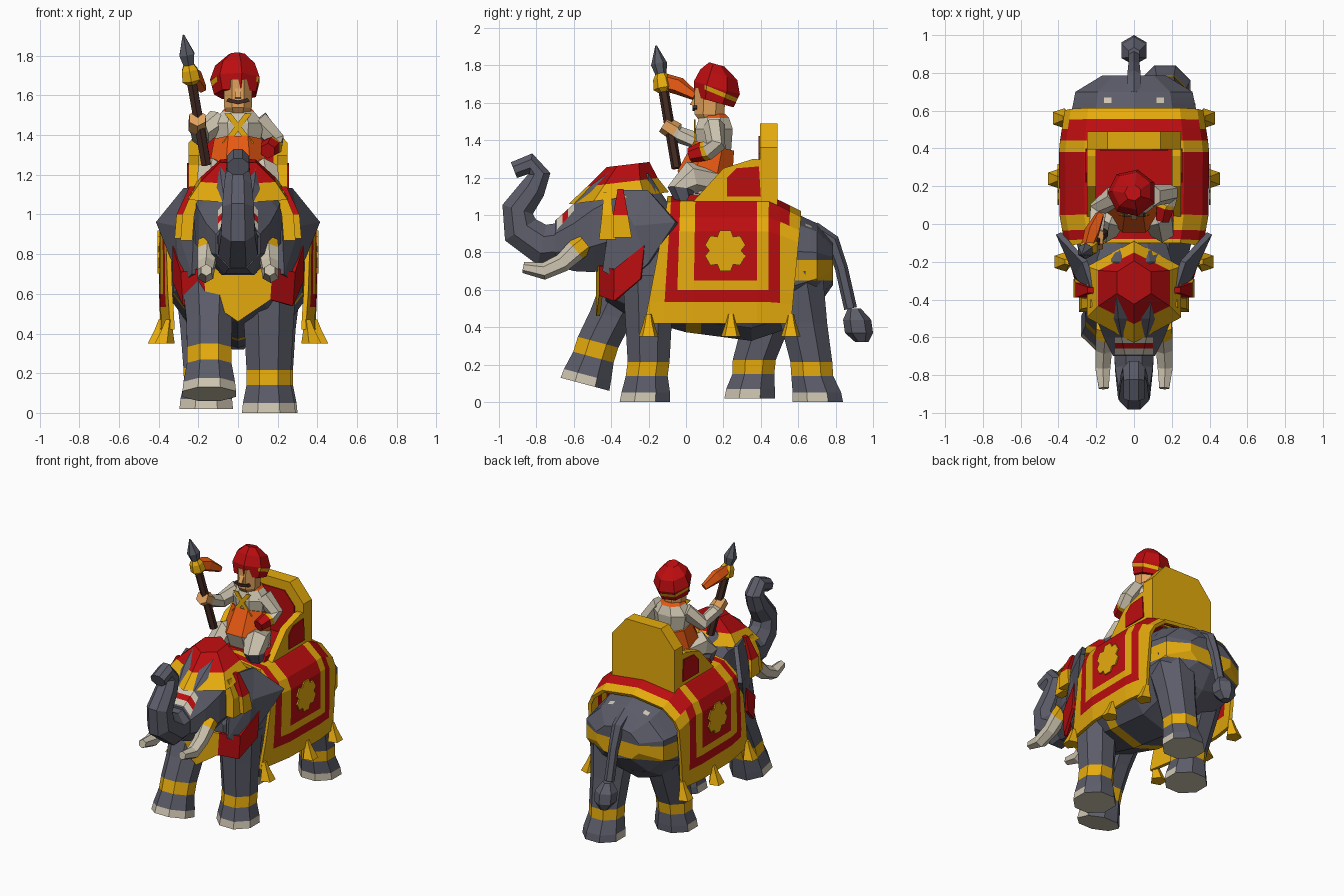
import bpy, bmesh, math
from mathutils import Vector

if "Cube" in bpy.data.objects:
    bpy.data.objects.remove(bpy.data.objects["Cube"])

# Palette
GREY, RED, YELLOW, CREAM, SKIN, ORANGE, BROWN, STEEL = range(8)
COLOURS = [("hide grey", (.105, .108, .14)), ("cloth red", (.5, .004, .005)),
           ("gold yellow", (.79, .41, .004)), ("ivory cream", (.62, .56, .44)),
           ("skin tan", (.75, .36, .11)), ("bright orange", (.8, .1, .006)),
           ("dark wood", (.055, .022, .016)), ("spear steel", (.1, .105, .13))]
MATS = []
for label, rgb in COLOURS:
    m = bpy.data.materials.new(label)
    m.use_nodes = True
    m.diffuse_color = (*rgb, 1)
    shader = m.node_tree.nodes["Principled BSDF"]
    shader.inputs["Base Color"].default_value = (*rgb, 1)
    shader.inputs["Roughness"].default_value = .9
    MATS.append(m)


def finish(name, bm, mirror=False, cuts=(), rule=None, solid=0):
    """Cut along planes, recolour faces by rule, and make the object."""
    bmesh.ops.recalc_face_normals(bm, faces=bm.faces[:])
    for co, no in cuts:
        geom = bm.verts[:] + bm.edges[:] + bm.faces[:]
        bmesh.ops.bisect_plane(bm, geom=geom, plane_co=co, plane_no=no)
    bm.normal_update()
    if rule:
        for f in bm.faces:
            f.material_index = rule(f.calc_center_median(), f.normal, f.material_index)
    used = sorted({f.material_index for f in bm.faces})
    for f in bm.faces:
        f.material_index = used.index(f.material_index)
    me = bpy.data.meshes.new(name)
    bm.to_mesh(me)
    bm.free()
    for i in used:
        me.materials.append(MATS[i])
    ob = bpy.data.objects.new(name, me)
    bpy.context.collection.objects.link(ob)
    if mirror:
        ob.modifiers.new("mirror", 'MIRROR')
    if solid:
        s = ob.modifiers.new("thickness", 'SOLIDIFY')
        s.thickness, s.offset = solid, 0


def sweep(name, secs, mats, n=8, axis=None, **kw):
    """Skin rings (x, y, z, half width, half depth) along a path."""
    bm = bmesh.new()
    pts = [Vector(s[:3]) for s in secs]
    rings = []
    for i, s in enumerate(secs):
        t = Vector(axis) if axis else pts[min(i + 1, len(pts) - 1)] - pts[max(i - 1, 0)]
        t.normalize()
        u = (Vector((1, 0, 0)) - t * t.x).normalized()
        v = t.cross(u)
        ra, rb, k = s[3], s[-1], 1 / math.cos(math.pi / n)
        angles = [(j + .5) * math.tau / n for j in range(n)]
        rings.append([bm.verts.new(pts[i] + u * ra * k * math.cos(a) + v * rb * k * math.sin(a))
                      for a in angles])
    mats = [mats] * (len(secs) - 1) if isinstance(mats, int) else mats
    for r0, r1, m in zip(rings, rings[1:], mats):
        for j in range(n):
            bm.faces.new((r0[j], r0[j - 1], r1[j - 1], r1[j])).material_index = m
    bm.faces.new(rings[0]).material_index = mats[0]
    bm.faces.new(rings[-1]).material_index = mats[-1]
    finish(name, bm, **kw)


def prism(name, outline, axis, lo, hi, mat, **kw):
    """Extrude a 2D outline along the x or y axis."""
    bm = bmesh.new()
    place = (lambda p, d: (d, *p)) if axis == 'x' else (lambda p, d: (p[0], d, p[1]))
    a, b = ([bm.verts.new(place(p, d)) for p in outline] for d in (lo, hi))
    faces = [bm.faces.new(a), bm.faces.new(b)]
    faces += [bm.faces.new((a[i - 1], a[i], b[i], b[i - 1])) for i in range(len(a))]
    for f in faces:
        f.material_index = mat
    finish(name, bm, **kw)


def grid(name, rows, colour, **kw):
    """Skin a grid of points, coloured by row and column."""
    bm = bmesh.new()
    vs = [[bm.verts.new(p) for p in row] for row in rows]
    for i in range(len(vs) - 1):
        for j in range(len(vs[0]) - 1):
            f = bm.faces.new((vs[i][j], vs[i][j + 1], vs[i + 1][j + 1], vs[i + 1][j]))
            f.material_index = colour(i, j)
    finish(name, bm, **kw)


X, Y, Z = (1, 0, 0), (0, 1, 0), (0, 0, 1)


def at(axis, *values):
    return [(Vector(axis) * v, axis) for v in values]


# Elephant body with belly strap, rump strap and pale rump spots
def body_rule(c, n, m):
    rump = c.y > .5 and .65 < c.z < .76
    belly = 0 < c.y < .08 and c.z < .6
    spot = .64 < c.y < .67 and c.z > .8 and .12 < abs(c.x) < .16
    return YELLOW if rump or belly else CREAM if spot else m


sweep("body", [(0, -.43, .72, .18, .17), (0, -.3, .75, .26, .28), (0, 0, .715, .325, .325),
               (0, .35, .69, .345, .345), (0, .55, .71, .34, .3), (0, .7, .73, .31, .215),
               (0, .785, .74, .17, .11)], GREY, n=10, axis=Y,
      cuts=at(Y, 0, .08, .5, .64, .67) + at(Z, .65, .76) + at(X, -.16, -.12, .12, .16), rule=body_rule)

# Legs: rings as (y, z, radius), with gold anklets and pale toenails
LEGS = {"front_left_leg": (.155, [(-.22, 0, .135), (-.215, .05, .13), (-.21, .14, .112),
                                  (-.2, .215, .112), (-.2, .45, .125), (-.2, .68, .14)]),
        "front_right_leg": (-.145, [(-.54, .095, .135), (-.527, .143, .13), (-.495, .24, .112),
                                    (-.47, .32, .112), (-.4, .46, .115), (-.29, .68, .14)]),
        "rear_left_leg": (.165, [(.705, 0, .135), (.7, .05, .13), (.675, .14, .112),
                                 (.67, .215, .112), (.63, .42, .125), (.57, .7, .16)]),
        "rear_right_leg": (-.16, [(.34, .02, .135), (.345, .07, .13), (.36, .15, .112),
                                  (.365, .225, .115), (.43, .42, .13), (.5, .68, .16)])}
for name, (x, rings) in LEGS.items():
    tilted = name == "front_right_leg"
    sweep(name, [(x, y, z, r) for y, z, r in rings], [CREAM, GREY, YELLOW, GREY, GREY],
          axis=(0, .26, .97) if tilted else Z,
          rule=lambda c, n, m: GREY if m == CREAM and n.y > .35 and n.z > -.5 else m)

# Tail with tuft
sweep("tail", [(0, .68, .92, .04), (0, .78, .86, .035), (0, .83, .72, .03), (0, .88, .5, .03)], GREY, n=6)
sweep("tail_tuft", [(0, .9, .5, .03), (0, .915, .44, .065), (0, .925, .37, .065), (0, .94, .32, .03)],
      GREY, n=6, axis=Z)


# Head with painted brow stripes
def brow_rule(c, n, m):
    if n.z > .3 and -.69 < c.y < -.6 and abs(c.x) < .1:
        return RED if -.66 < c.y < -.63 else CREAM
    return m


sweep("head", [(0, -.1, .93, .17, .14), (0, -.2, .98, .2, .24), (0, -.38, .98, .225, .27),
               (0, -.5, .93, .2, .235), (0, -.6, .88, .16, .18), (0, -.7, .85, .11, .12)],
      GREY, axis=Y, cuts=at(Y, -.6, -.63, -.66, -.69) + at(X, -.1, .1), rule=brow_rule)
sweep("trunk", [(0, -.6, .86, .11), (0, -.77, .84, .1, .11), (0, -.885, .92, .085, .1),
                (0, -.9, 1.03, .08, .085), (0, -.82, 1.14, .07, .07), (0, -.785, 1.22, .06),
                (0, -.83, 1.275, .055), (0, -.92, 1.24, .055, .045)], GREY)
sweep("tusks", [(.15, -.54, .85, .05), (.155, -.59, .81, .05), (.16, -.66, .745, .043),
                (.165, -.76, .7, .04), (.16, -.87, .72, .026)],
      [YELLOW, CREAM, CREAM, CREAM], n=6, mirror=True)

# Ears: fans around a raised middle
ear = bmesh.new()
rim = [ear.verts.new(p) for p in [(.2, -.38, 1.13), (.26, -.2, 1.13), (.4, -.05, .96),
                                  (.31, -.2, .74), (.28, -.32, .64), (.22, -.44, .7)]]
mid = ear.verts.new((.3, -.27, .94))
for i in range(len(rim)):
    ear.faces.new((rim[i - 1], rim[i], mid))
finish("ears", ear, mirror=True, solid=.03)

# Headdress, its side pendants and the chest bib
sweep("headdress", [(0, -.36, 1.09, .25, .235), (0, -.34, 1.175, .19, .165), (0, -.31, 1.27, .09, .1)],
      [YELLOW, RED], n=6, axis=(0, -.12, 1))
sweep("front_pendants", [(.21, -.42, 1.12, .02), (.25, -.42, 1, .03), (.26, -.42, .87, .03, .045)],
      YELLOW, n=4, axis=Z, mirror=True)
sweep("side_pendants", [(.23, -.35, 1.14, .015), (.28, -.35, 1, .03, .04), (.29, -.34, .88, .03, .05)],
      [RED, YELLOW], n=4, axis=Z, mirror=True)
grid("chest_bib", [[(0, -.47, .72), (0, -.47, .46)], [(.17, -.455, .73), (.16, -.455, .57)],
                   [(.28, -.38, .71), (.27, -.38, .54)], [(.32, -.22, .84), (.32, -.24, .66)]],
     lambda i, j: (YELLOW, RED, RED)[i], mirror=True, solid=.02)

# Saddle cloth: stripes run over the back, a border runs along the hem
SECTION = [(.38, .42), (.383, .535), (.386, .6), (.386, .65), (.386, .91), (.355, .98), (.26, 1.06),
           (0, 1.09)]
HEM = [-.22, -.12, -.05, .04, .38, .44, .5, .53, .56]
RIDGE = [-.1, -.08, -.03, .05, .38, .44, .5, .55, .61]


def cloth_point(x, z, y0, y1):
    t = min(1, (z - .42) / .62)
    y = y0 + (y1 - y0) * t
    taper = min(1, .87 + .45 * (y + .22), 1 - .4 * (y - .4))
    return x * taper, y, z - max(0, y - .45) * .5 * t


def cloth_colour(i, j):
    border = i == 1 and 1 <= j <= 5
    stripe = (i >= 2 and j in (1, 5)) or (i >= 3 and j == 3) or (i >= 5 and j == 6)
    return RED if border or stripe else YELLOW


grid("saddle_cloth", [[cloth_point(x, z, a, b) for a, b in zip(HEM, RIDGE)] for x, z in SECTION],
     cloth_colour, mirror=True, solid=.024)
petals = [(.21 + r * math.cos(a), .81 + r * math.sin(a))
          for a, r in ((k * math.tau / 24, .085 if k % 4 == 0 else .112) for k in range(24) if k % 4 != 2)]
prism("cloth_flower", petals, 'x', .396, .405, YELLOW, mirror=True)
for label, x, y in (("front", .35, -.2), ("middle", .385, .24), ("rear", .36, .56)):
    sweep(label + "_tassels", [(x, y, .47, .015), (x + .01, y, .42, .025), (x + .025, y, .35, .045)],
          YELLOW, n=5, axis=Z, mirror=True)

# Riding seat
prism("seat_base", [(-.02, 1.04), (.48, 1.02), (.48, 1.11), (.02, 1.11)], 'x', -.21, .21, RED)
prism("seat_sides", [(0, 1.03), (.48, 1.01), (.48, 1.29), (.36, 1.3), (.2, 1.25)], 'x', .2, .25, YELLOW,
      mirror=True, rule=lambda c, n, m: RED if n.x < -.9 else m)
prism("seat_side_panels", [(.22, 1.1), (.4, 1.1), (.39, 1.26), (.27, 1.25), (.22, 1.2)],
      'x', .249, .257, RED, mirror=True)
back = [(-.25, 1.03), (.25, 1.03), (.25, 1.36), (.14, 1.49), (-.14, 1.49), (-.25, 1.36)]
prism("seat_back", back, 'y', .395, .49, YELLOW)
prism("seat_back_panel", [(x * .72, 1.25 + (z - 1.25) * .72) for x, z in back], 'y', .388, .396, RED)

# Rider: legs, skirt, torso and crossed straps
sweep("rider_legs", [(.07, .16, 1.18, .07), (.13, .02, 1.2, .075), (.15, -.03, 1.14, .06),
                     (.15, 0, 1.06, .04)], [CREAM, CREAM, GREY], n=6, mirror=True)
sweep("skirt", [(0, .12, 1.1, .14, .13), (0, .1, 1.2, .15, .15), (0, .15, 1.37, .12, .11)],
      [CREAM, ORANGE], axis=(0, .25, 1))
sweep("torso", [(0, .15, 1.33, .105, .09), (0, .15, 1.46, .13, .1), (0, .15, 1.52, .08, .08),
                (0, .15, 1.54, .06, .06)], [CREAM, CREAM, ORANGE], axis=Z)
prism("chest_straps", [(.035, 1.51), (.07, 1.51), (-.045, 1.36), (-.08, 1.36)], 'y', .044, .052, YELLOW,
      mirror=True)

# Rider: head, face and turban
sweep("rider_head", [(0, .13, 1.5, .055), (0, .125, 1.54, .07, .08), (0, .13, 1.68, .072, .083)],
      SKIN, axis=Z)
prism("nose", [(.06, 1.58), (.02, 1.59), (.05, 1.64)], 'x', -.015, .015, SKIN)
prism("moustache", [(0, 1.575), (.05, 1.585), (.06, 1.57), (0, 1.555)], 'y', .036, .06, BROWN, mirror=True)
BAND, LOW_EDGE = Vector((0, .41, 1)), Vector((0, .2, 1.63))
sweep("turban", [(-.01, .15, 1.605, .1), (-.01, .165, 1.68, .118), (-.01, .175, 1.75, .095),
                 (-.005, .165, 1.805, .04)], RED, n=7, axis=(0, .28, 1),
      cuts=[(LOW_EDGE, BAND), (LOW_EDGE + Vector((0, 0, .025)), BAND)] + at(Y, .1),
      rule=lambda c, n, m: YELLOW if c.y > .1 and 0 < (c - LOW_EDGE).dot(BAND) < .025 else m)

# Rider: arms and hands
sweep("right_arm", [(-.1, .15, 1.48, .05), (-.19, .08, 1.39, .045), (-.2, -.04, 1.43, .038),
                    (-.205, -.055, 1.445, .045), (-.205, -.12, 1.485, .04)],
      [CREAM, CREAM, CREAM, SKIN], n=6)
sweep("left_arm", [(.1, .15, 1.48, .05), (.19, .16, 1.37, .045), (.175, .115, 1.345, .045),
                   (.165, .09, 1.34, .045), (.15, .02, 1.32, .035)], [CREAM, CREAM, YELLOW, RED], n=6)

# Spear with pennant
LOW, TIP = Vector((-.16, -.05, 1.25)), Vector((-.275, -.16, 1.905))
shape = [(0, .024), (.62, .024), (.65, .045), (.73, .04), (.77, .026), (.85, .038), (1, .004)]
sweep("spear", [(*LOW.lerp(TIP, t), r) for t, r in shape],
      [BROWN, YELLOW, YELLOW, YELLOW, STEEL, STEEL], n=6)
sweep("pennant", [(-.25, -.13, 1.715, .025, .04), (-.22, -.04, 1.69, .035, .04),
                  (-.18, .05, 1.635, .02, .02)], ORANGE, n=5)
